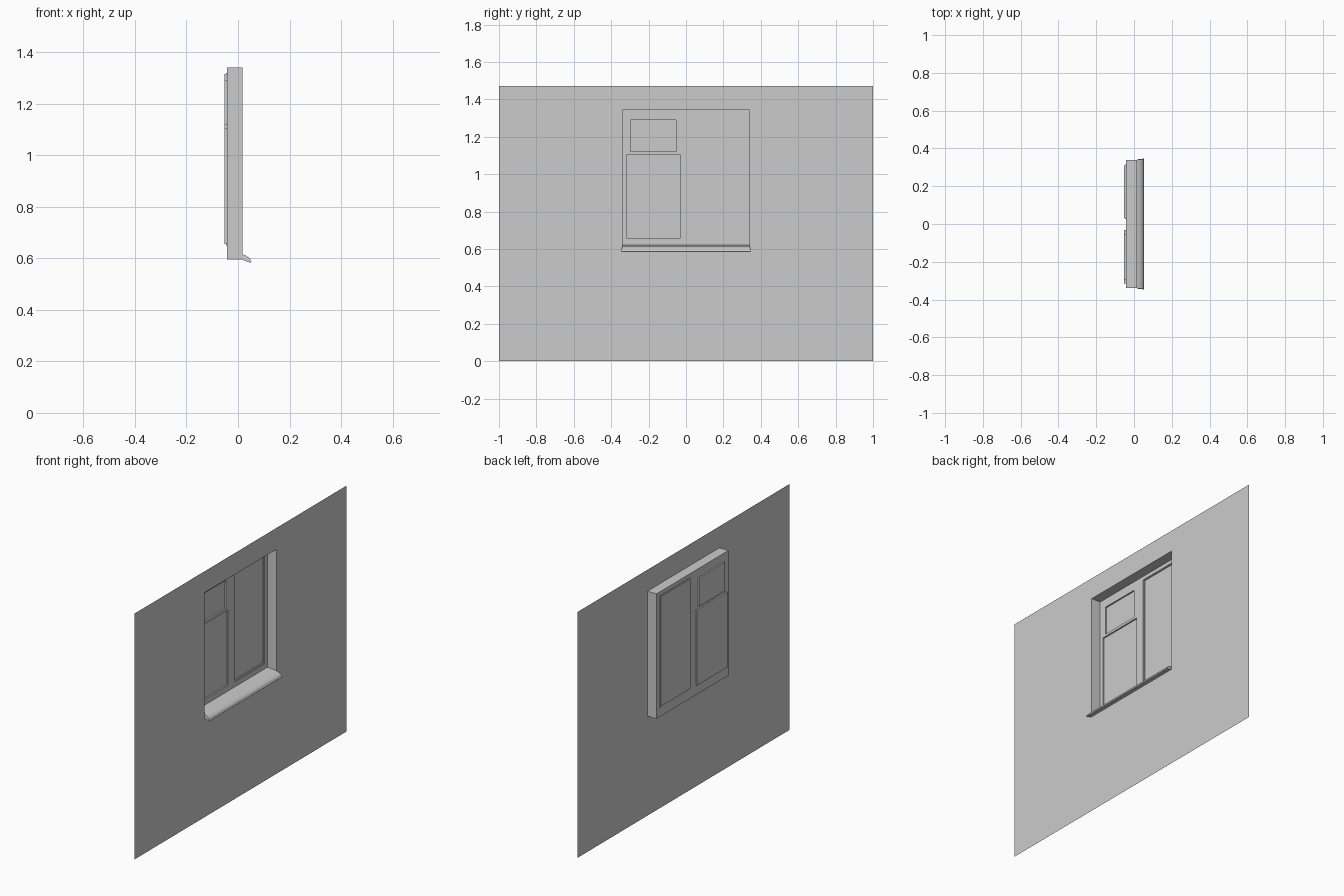
import bpy
import bmesh

cube = bpy.data.objects.get("Cube")
if cube:
    bpy.data.objects.remove(cube, do_unlink=True)

grey = bpy.data.materials.new("plain grey")
grey.use_nodes = True
colour = (0.6, 0.6, 0.6, 1)
grey.diffuse_color = colour
grey.node_tree.nodes["Principled BSDF"].inputs["Base Color"].default_value = colour

WALL_X, BACK_X, PANE_X = 0.017, -0.043, -0.052
# Rectangles are (y min, z min, y max, z max)
WALL = (-1, 0, 1, 1.47)
OPENING = (-0.34, 0.595, 0.34, 1.342)
LOWER_PANE = (-0.316, 0.655, -0.032, 1.105)
UPPER_PANE = (-0.296, 1.12, -0.053, 1.29)
TALL_PANE = (0.027, 0.65, 0.314, 1.32)


def finish(name, bm):
    bmesh.ops.remove_doubles(bm, verts=bm.verts[:], dist=0.00001)
    mesh = bpy.data.meshes.new(name)
    bm.to_mesh(mesh)
    bm.free()
    mesh.materials.append(grey)
    obj = bpy.data.objects.new(name, mesh)
    bpy.context.collection.objects.link(obj)
    return obj


def corners(rect, x):
    y0, z0, y1, z1 = rect
    return [(x, y0, z0), (x, y1, z0), (x, y1, z1), (x, y0, z1)]


def add_face(bm, points):
    return bm.faces.new([bm.verts.new(p) for p in points])


def perforated_sheet(name, x, outer, holes):
    """Flat sheet facing +x with rectangular holes."""
    bm = bmesh.new()
    rects = [outer] + holes
    ys = sorted({r[i] for r in rects for i in (0, 2)})
    zs = sorted({r[i] for r in rects for i in (1, 3)})
    for y0, y1 in zip(ys, ys[1:]):
        for z0, z1 in zip(zs, zs[1:]):
            y, z = (y0 + y1) / 2, (z0 + z1) / 2
            if not any(h[0] < y < h[2] and h[1] < z < h[3] for h in holes):
                add_face(bm, corners((y0, z0, y1, z1), x))
    return finish(name, bm)


def recess(name, stages, closed):
    """Skin through successive (rectangle, x) outlines, going inward."""
    bm = bmesh.new()
    rings = [corners(*s) for s in stages]
    for a, b in zip(rings, rings[1:]):
        for i in range(4):
            j = (i + 1) % 4
            add_face(bm, [a[i], a[j], b[j], b[i]])
    if closed:
        add_face(bm, rings[-1])
    return finish(name, bm)


# Wall with the window opening, and the reveal behind it
perforated_sheet("wall", WALL_X, WALL, [OPENING])
recess("window_reveal", [(OPENING, WALL_X), (OPENING, BACK_X)], False)

# Window frame and its set-back panes
perforated_sheet("window_frame", BACK_X, OPENING, [LOWER_PANE, UPPER_PANE, TALL_PANE])
recess("lower_pane", [(LOWER_PANE, BACK_X), (LOWER_PANE, PANE_X)], True)
recess("upper_pane", [(UPPER_PANE, BACK_X), (UPPER_PANE, PANE_X)], True)

# Tall pane has a small rebate halfway in
y0, z0, y1, z1 = TALL_PANE
inner = (y0 + 0.004, z0 + 0.01, y1 - 0.004, z1 - 0.004)
step_x = -0.047
recess("tall_pane", [(TALL_PANE, BACK_X), (TALL_PANE, step_x),
                     (inner, step_x), (inner, PANE_X)], True)

# Sloping sill with a drooping nose: (x, z, half width)
profile = [(BACK_X, 0.621, 0.34), (WALL_X, 0.616, 0.34), (0.034, 0.609, 0.342),
           (0.046, 0.6, 0.344), (0.052, 0.586, 0.346), (0.049, 0.583, 0.346),
           (WALL_X, 0.594, 0.342)]
bm = bmesh.new()
left = [(x, w, z) for x, z, w in profile]
right = [(x, -w, z) for x, z, w in profile]
for i in range(len(profile) - 1):
    add_face(bm, [left[i], right[i], right[i + 1], left[i + 1]])
add_face(bm, left[1:])
add_face(bm, right[:0:-1])
finish("window_sill", bm)
